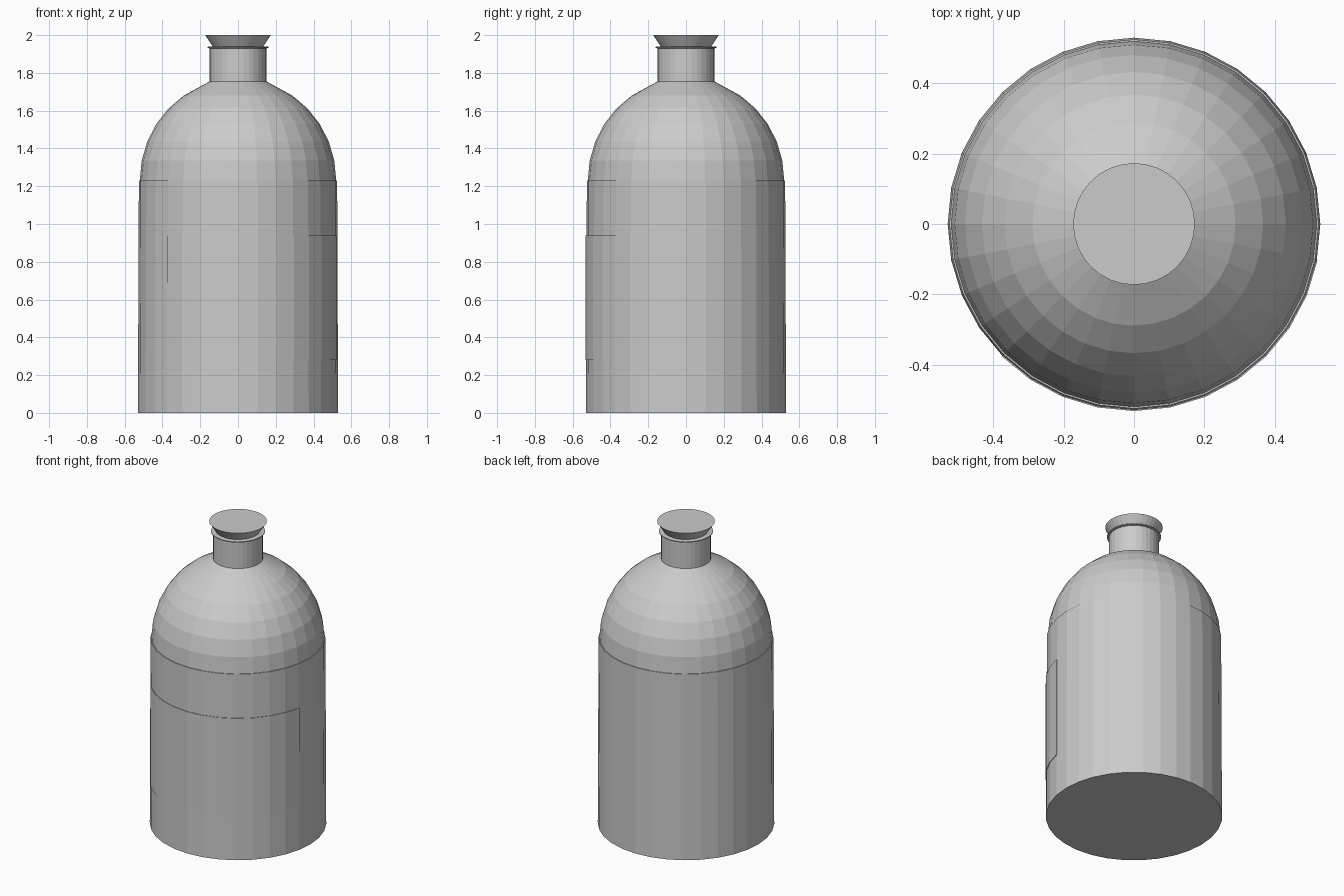
import bpy, bmesh
from math import cos, sin, radians, pi

if "Cube" in bpy.data.objects:
    bpy.data.objects.remove(bpy.data.objects["Cube"])

SIDES = 32


def lathe(name, profile, start=0.0, steps=SIDES, capped=True):
    """Revolve (radius, z) pairs about z; a partial sweep gives an open strip."""
    bm = bmesh.new()
    full = steps == SIDES
    rings = []
    for r, z in profile:
        count = steps if full else steps + 1
        rings.append([bm.verts.new((r * cos(start + 2 * pi * i / SIDES),
                                    r * sin(start + 2 * pi * i / SIDES), z))
                      for i in range(count)])
    for low, high in zip(rings, rings[1:]):
        for i in range(steps):
            j = (i + 1) % len(low)
            bm.faces.new((low[i], low[j], high[j], high[i]))
    if full and capped:
        bm.faces.new(rings[0][::-1])
        bm.faces.new(rings[-1])
    mesh = bpy.data.meshes.new(name)
    bm.to_mesh(mesh)
    bm.free()
    obj = bpy.data.objects.new(name, mesh)
    bpy.context.collection.objects.link(obj)
    return obj


# slightly tapered body, small step, domed shoulder and straight neck
dome = [(0.52 * cos(radians(a)), 1.23 + 0.54 * sin(radians(a)))
        for a in (0, 11.25, 22.5, 33.75, 45, 56.25)]
lathe("bottle", [(0.53, 0), (0.525, 1.23)] + dome
      + [(0.15, 1.755), (0.15, 1.935)])

# thin lip around the mouth
lathe("lip", [(0.15, 1.93), (0.162, 1.932), (0.162, 1.938), (0.15, 1.94)])

# flared stopper
lathe("stopper", [(0.13, 1.935), (0.173, 2.0)])

# paper label wrapped round the front
label = lathe("label", [(0.532, 0.28), (0.532, 0.94)],
              start=radians(-135), steps=11)
thick = label.modifiers.new("thickness", 'SOLIDIFY')
thick.thickness = 0.004
thick.offset = -1
